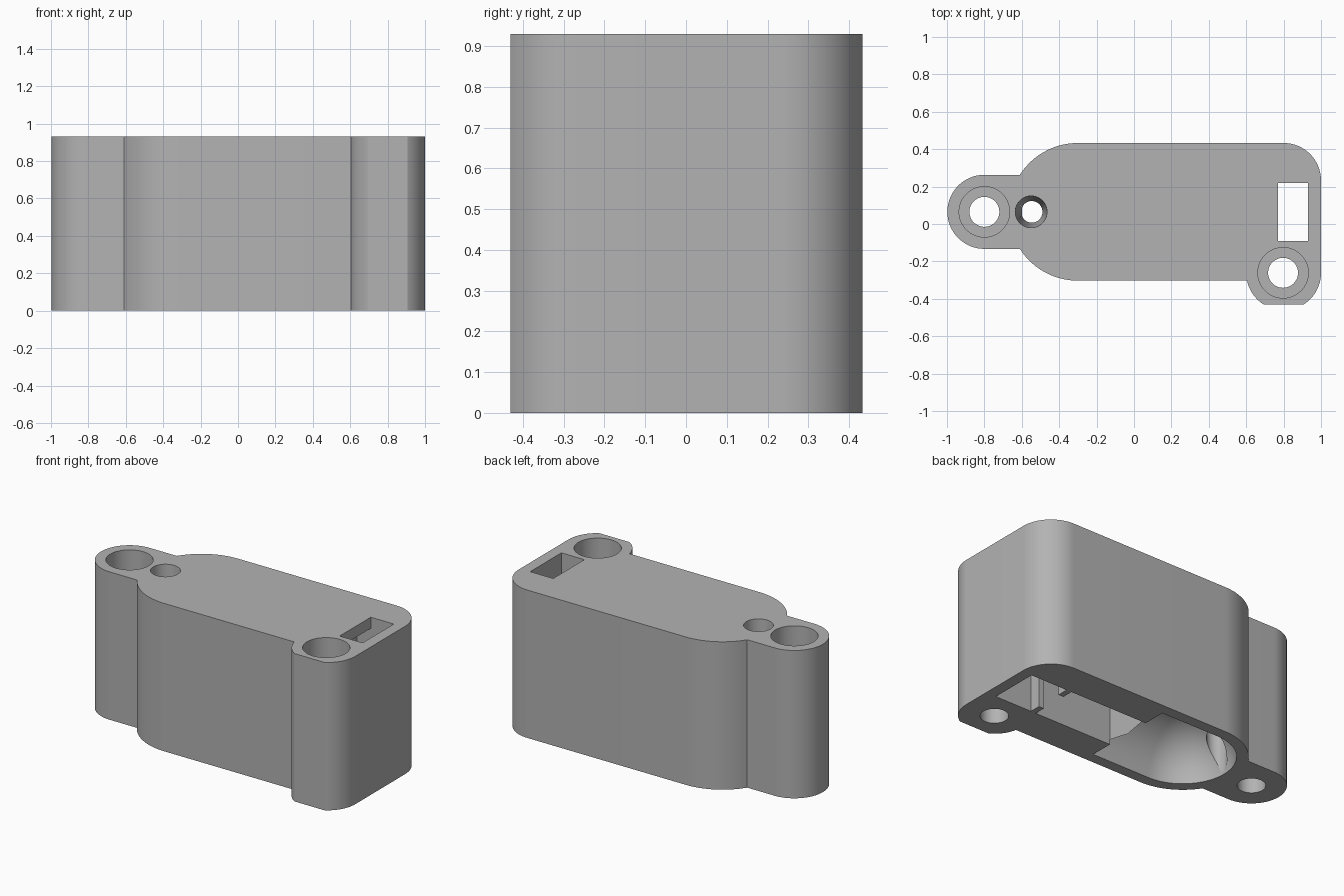
import bpy, bmesh, math
from mathutils import Matrix

if "Cube" in bpy.data.objects:
    bpy.data.objects.remove(bpy.data.objects["Cube"])

H = 0.93          # housing height
CY = 0.065        # centre line of the rounded chamber and left lug

grey = bpy.data.materials.new("plain_grey")
grey.diffuse_color = (0.45, 0.45, 0.45, 1)
grey.use_nodes = True
grey.node_tree.nodes["Principled BSDF"].inputs["Base Color"].default_value = grey.diffuse_color


def make_object(name, bm):
    bmesh.ops.recalc_face_normals(bm, faces=bm.faces)
    mesh = bpy.data.meshes.new(name)
    bm.to_mesh(mesh)
    bm.free()
    mesh.materials.append(grey)
    ob = bpy.data.objects.new(name, mesh)
    bpy.context.collection.objects.link(ob)
    return ob


def prism(name, outline, z0, z1):
    """Extrude a plan outline between two heights."""
    bm = bmesh.new()
    face = bm.faces.new([bm.verts.new((x, y, z0)) for x, y in outline])
    new = bmesh.ops.extrude_face_region(bm, geom=[face])["geom"]
    bmesh.ops.translate(bm, vec=(0, 0, z1 - z0),
                        verts=[v for v in new if isinstance(v, bmesh.types.BMVert)])
    return make_object(name, bm)


def lathe(name, profile, matrix, n=64):
    """Revolve (radius, height) points about z; first and last radius may be 0."""
    bm = bmesh.new()
    rings = []
    for r, z in profile:
        count = n if r > 1e-6 else 1
        rings.append([bm.verts.new((r * math.cos(2 * math.pi * i / n),
                                    r * math.sin(2 * math.pi * i / n), z))
                      for i in range(count)])
    for a, b in zip(rings, rings[1:]):
        for i in range(n):
            quad = [a[i % len(a)], a[(i + 1) % len(a)], b[(i + 1) % len(b)], b[i % len(b)]]
            bm.faces.new(list(dict.fromkeys(quad)))
    bm.transform(matrix)
    return make_object(name, bm)


def arc(cx, cy, r, a0, a1, n=20):
    """Points on an arc, angles in degrees."""
    return [(cx + r * math.cos(math.radians(a0 + (a1 - a0) * i / n)),
             cy + r * math.sin(math.radians(a0 + (a1 - a0) * i / n))) for i in range(n + 1)]


# Housing: rounded body with a left lug and a front right lug
R = 0.368
meet = math.degrees(math.asin(0.198 / R))
flat = math.degrees(math.asin(0.17 / 0.2))
outline = (arc(0.8, 0.233, 0.2, 0, 90)
           + arc(-0.3, CY, R, 90, 180 - meet)
           + arc(-0.8, CY, 0.198, 90, 270, 32)
           + arc(-0.3, CY, R, 180 + meet, 270)
           + [(0.605, CY - R)]
           + arc(0.8, -0.261, 0.2, 194, 180 + flat)
           + arc(0.8, -0.261, 0.2, 360 - flat, 360))
housing = prism("housing", outline, 0, H)

cutters = []

# Domed chamber, open at the bottom: half cylinder with a spherical end
dome = [(0.3 * math.sin(math.radians(a)), 0.3 + 0.3 * math.cos(math.radians(a)))
        for a in range(0, 91, 5)]
cutters.append(lathe("chamber_cutter", dome + [(0.3, -0.1), (0, -0.1)],
                     Matrix.Translation((0, CY, 0)) @ Matrix.Rotation(-math.pi / 2, 4, 'Y')))

# Deep channel with a pair of retaining ribs
y0, y1, rib = -0.09, 0.22, 0.07
channel = [(0.0, y0), (0.64, y0), (0.64, y0 + rib), (0.675, y0 + rib), (0.675, y0), (0.93, y0),
           (0.93, y1), (0.675, y1), (0.675, y1 - rib), (0.64, y1 - rib), (0.64, y1), (0.0, y1)]
channel = [(0.1 if x == 0 else x, y) for x, y in channel]
cutters.append(prism("channel_cutter", channel, -0.1, 0.86))

# Rectangular slot through the roof
cutters.append(prism("slot_cutter", [(0.77, y0), (0.93, y0), (0.93, y1), (0.77, y1)], 0.5, 1.1))

# Tapered wire hole into the dome
cutters.append(lathe("wire_hole_cutter", [(0, 0.02), (0.053, 0.02), (0.085, H), (0.085, 1.1), (0, 1.1)],
                     Matrix.Translation((-0.55, CY, 0)), 40))

# Counterbored screw holes
for side, x, y in (("left", -0.8, CY), ("right", 0.797, -0.261)):
    cutters.append(lathe(side + "_screw_cutter",
                         [(0, -0.1), (0.08, -0.1), (0.08, 0.3), (0.135, 0.3), (0.135, 1.1), (0, 1.1)],
                         Matrix.Translation((x, y, 0))))

bpy.context.view_layer.objects.active = housing
housing.select_set(True)
for cutter in cutters:
    mod = housing.modifiers.new(cutter.name, 'BOOLEAN')
    mod.operation = 'DIFFERENCE'
    mod.solver = 'EXACT'
    mod.object = cutter
    bpy.ops.object.modifier_apply(modifier=mod.name)
for cutter in cutters:
    bpy.data.objects.remove(cutter)

bpy.ops.object.shade_smooth_by_angle(angle=math.radians(25))
